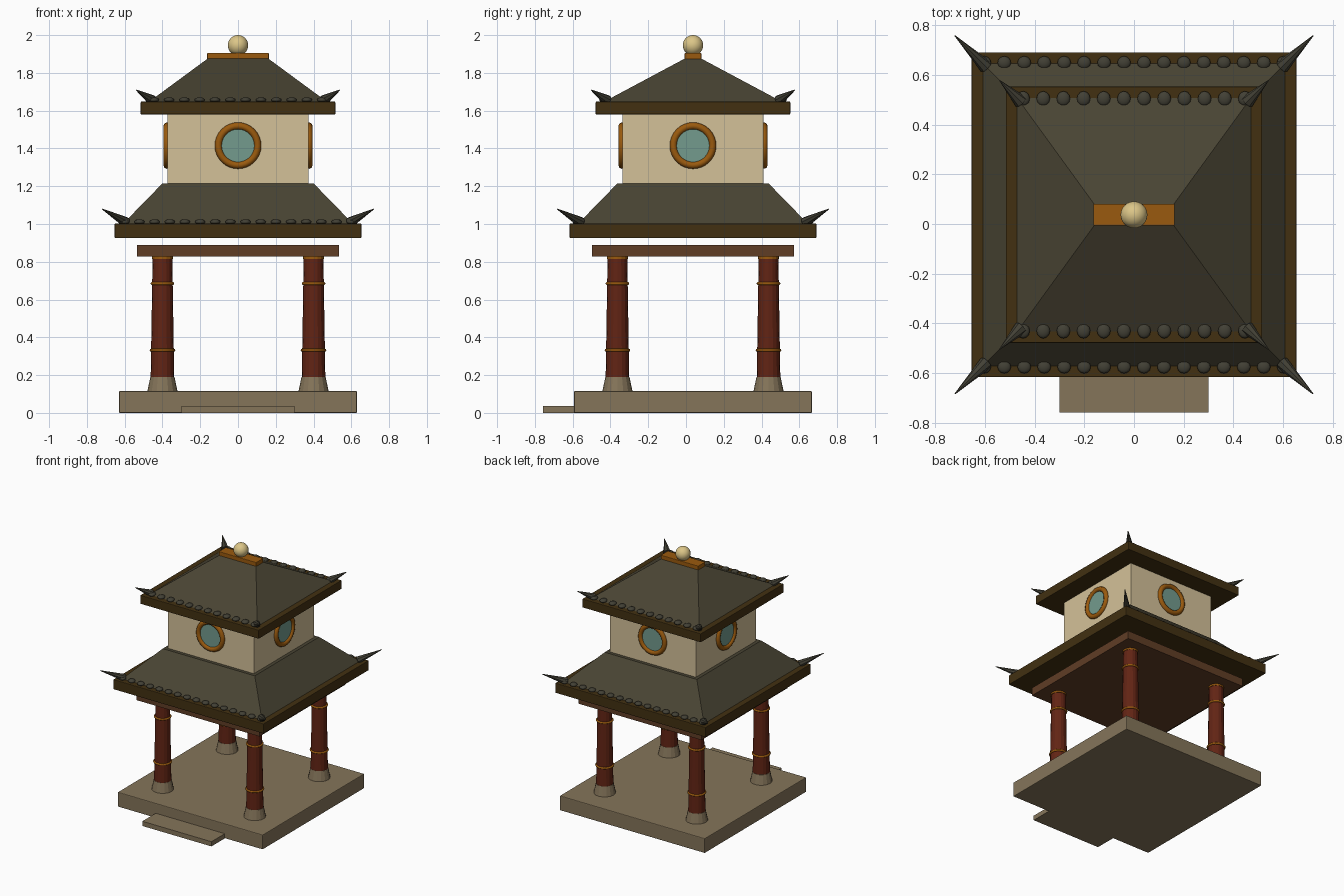
import bpy, bmesh, math
from mathutils import Vector

if "Cube" in bpy.data.objects:
    bpy.data.objects.remove(bpy.data.objects["Cube"])

CY = 0.037  # pavilion centre in y; the front step shifts it back


def material(name, rgb):
    m = bpy.data.materials.new(name)
    lin = [((c / 255 + 0.055) / 1.055) ** 2.4 if c > 10 else c / 255 / 12.92 for c in rgb]
    m.diffuse_color = (*lin, 1)
    m.use_nodes = True
    m.node_tree.nodes["Principled BSDF"].inputs["Base Color"].default_value = m.diffuse_color
    return m


STONE = material("stone", (133, 117, 90))
RED = material("red lacquer", (98, 36, 20))
BEAM = material("beam wood", (96, 61, 37))
EAVE = material("dark eave wood", (66, 48, 17))
ROOF = material("roof slate", (73, 68, 51))
TILE = material("tile grey", (66, 64, 53))
WALL = material("cream plaster", (212, 193, 153))
GOLD = material("gilded wood", (154, 90, 14))
GLASS = material("teal glass", (115, 155, 141))
PEARL = material("pale gold", (220, 198, 136))


def finish(name, bm, mat, smooth=False):
    me = bpy.data.meshes.new(name)
    bmesh.ops.recalc_face_normals(bm, faces=bm.faces)
    bm.to_mesh(me)
    bm.free()
    me.materials.append(mat)
    for p in me.polygons:
        p.use_smooth = smooth
    ob = bpy.data.objects.new(name, me)
    bpy.context.collection.objects.link(ob)
    return ob


def frustum(name, bottom, top, z0, z1, mat, y=CY, bevel=0):
    """Four-sided block from bottom half-sizes (x, y) to top half-sizes."""
    bm = bmesh.new()
    rings = []
    for (hx, hy), z in ((bottom, z0), (top, z1)):
        rings.append([bm.verts.new((sx * hx, y + sy * hy, z))
                      for sx, sy in ((-1, -1), (1, -1), (1, 1), (-1, 1))])
    a, b = rings
    bm.faces.new(a[::-1])
    bm.faces.new(b)
    for i in range(4):
        j = (i + 1) % 4
        bm.faces.new((a[i], a[j], b[j], b[i]))
    ob = finish(name, bm, mat)
    if bevel:
        mod = ob.modifiers.new("soft edges", "BEVEL")
        mod.width = bevel
        mod.segments = 2
    return ob


def box(name, hx, hy, z0, z1, mat, y=CY, bevel=0):
    return frustum(name, (hx, hy), (hx, hy), z0, z1, mat, y, bevel)


def cone(name, p0, p1, r0, r1, mat, sides=16):
    p0, p1 = Vector(p0), Vector(p1)
    bm = bmesh.new()
    bmesh.ops.create_cone(bm, cap_ends=True, segments=sides, radius1=r0, radius2=r1,
                          depth=(p1 - p0).length)
    ob = finish(name, bm, mat)
    ob.location = (p0 + p1) / 2
    ob.rotation_euler = (p1 - p0).to_track_quat("Z", "Y").to_euler()
    return ob


def torus(name, loc, major, minor, mat, rot=(0, 0, 0)):
    bpy.ops.mesh.primitive_torus_add(location=loc, rotation=rot, major_radius=major,
                                     minor_radius=minor, major_segments=32, minor_segments=8)
    ob = bpy.context.object
    ob.name = name
    ob.data.materials.append(mat)
    bpy.ops.object.shade_smooth()


# Stone platform and front step
box("platform", 0.63, 0.63, 0.0, 0.115, STONE, bevel=0.005)
box("front_step", 0.30, 0.09, 0.0, 0.037, STONE, y=-0.668)

# Four columns with stone feet and gilded bands
for sx in (-1, 1):
    for sy in (-1, 1):
        x, y = sx * 0.4, CY + sy * 0.4
        cone("column_foot", (x, y, 0.113), (x, y, 0.19), 0.08, 0.064, STONE)
        cone("column", (x, y, 0.15), (x, y, 0.83), 0.063, 0.052, RED)
        cone("column_capital", (x, y, 0.814), (x, y, 0.83), 0.056, 0.056, GOLD)
        torus("column_band_low", (x, y, 0.332), 0.060, 0.008, GOLD)
        torus("column_band_high", (x, y, 0.685), 0.055, 0.008, GOLD)

# Ceiling board carried by the columns
box("ceiling_beam", 0.535, 0.535, 0.827, 0.89, BEAM)


def roof(tag, eave, z0, z1, foot, top, ztop, count, row_x, row_y, tile_y, horn0, horn1, rise):
    """Eave slab, sloped roof, front and back tile rows, corner horns."""
    box(tag + "_eave", eave, eave, z0, z1, EAVE, bevel=0.004)
    frustum(tag + "_roof", (foot, foot), top, z1, ztop, ROOF)
    bm = bmesh.new()
    for side in (-1, 1):
        for i in range(count):
            new = bmesh.ops.create_uvsphere(bm, u_segments=12, v_segments=8, radius=1)["verts"]
            bmesh.ops.scale(bm, vec=(0.027, tile_y, 0.014), verts=new)
            x = -row_x + 2 * row_x * i / (count - 1)
            bmesh.ops.translate(bm, vec=(x, CY + side * row_y, z1 + 0.009), verts=new)
    finish(tag + "_tile_ends", bm, TILE, True)
    for sx in (-1, 1):
        for sy in (-1, 1):
            cone(tag + "_corner_horn",
                 (sx * horn0, CY + sy * horn0, z1 + 0.008),
                 (sx * horn1, CY + sy * horn1, z1 + rise), 0.028, 0.002, TILE, 8)


roof("lower", 0.653, 0.925, 1.002, 0.608, (0.4, 0.4), 1.215,
     16, 0.602, 0.612, 0.026, 0.595, 0.72, 0.078)
roof("upper", 0.515, 1.58, 1.648, 0.47, (0.16, 0.043), 1.876,
     12, 0.446, 0.467, 0.030, 0.455, 0.54, 0.062)

# Upper room
box("upper_room", 0.373, 0.373, 1.21, 1.585, WALL)

# Round window on each wall
for k in range(4):
    a = k * math.pi / 2
    d = Vector((math.cos(a), math.sin(a), 0))
    c = Vector((0, CY, 1.415))
    rot = d.to_track_quat("Z", "Y").to_euler()
    torus("window_frame", c + d * 0.376, 0.104, 0.019, GOLD, rot)
    cone("window_glass", c + d * 0.37, c + d * 0.38, 0.096, 0.096, GLASS, 32)

# Ridge cap and finial ball
box("ridge_cap", 0.163, 0.044, 1.872, 1.906, GOLD, bevel=0.003)
bpy.ops.mesh.primitive_uv_sphere_add(segments=24, ring_count=16, radius=0.054,
                                     location=(0, CY, 1.946))
ball = bpy.context.object
ball.name = "finial_ball"
ball.data.materials.append(PEARL)
bpy.ops.object.shade_smooth()
